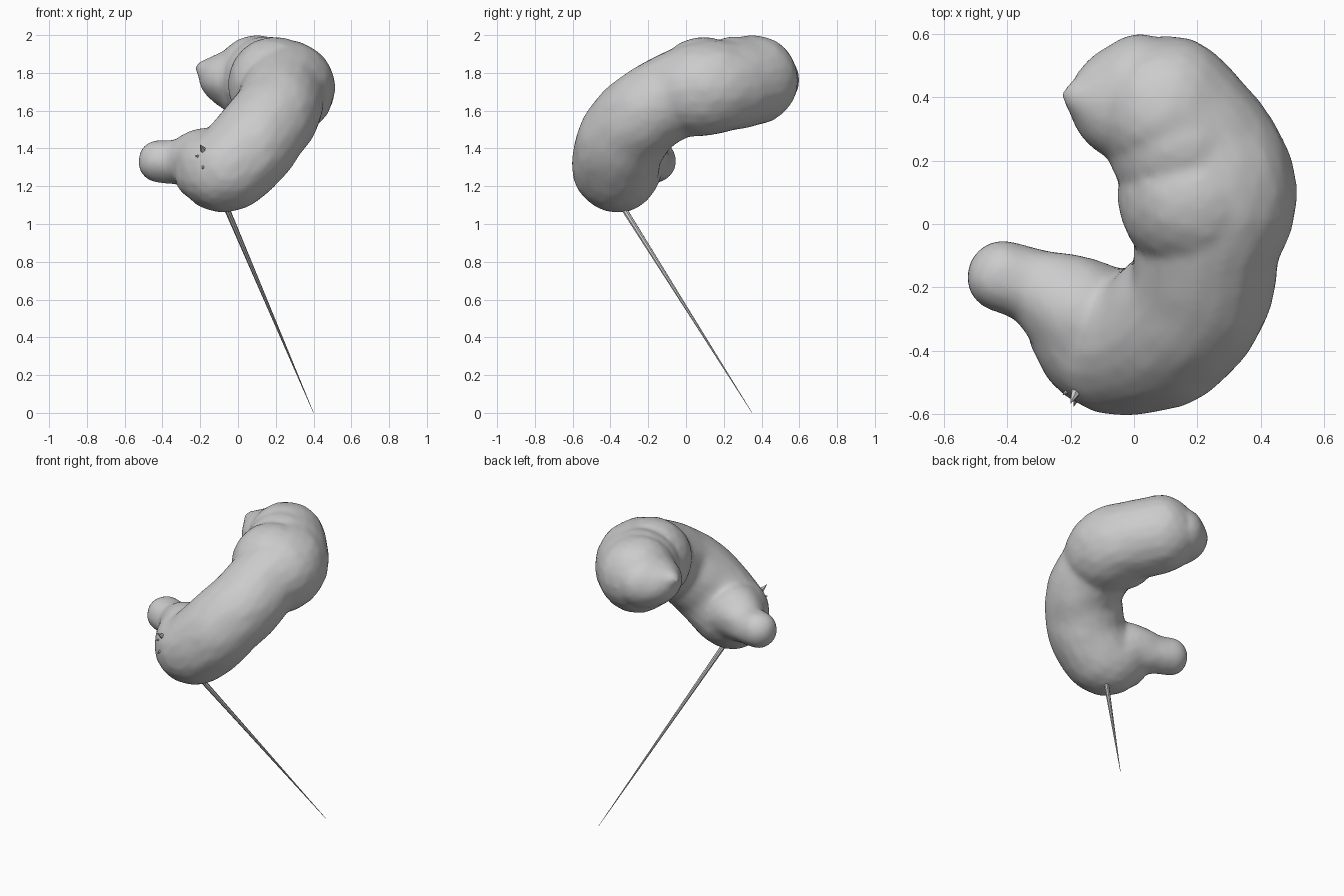
import bpy, bmesh
from mathutils import Vector, Matrix, noise

if "Cube" in bpy.data.objects:
    bpy.data.objects.remove(bpy.data.objects["Cube"])

# Spine of the curled body: x, y, z, radius
SPINE = [
    (-0.415, -0.165, 1.333, 0.113), (-0.30, -0.203, 1.33, 0.124),
    (-0.18, -0.275, 1.335, 0.174), (-0.08, -0.365, 1.285, 0.227),
    (0.05, -0.36, 1.39, 0.237), (0.13, -0.31, 1.49, 0.236),
    (0.205, -0.215, 1.59, 0.231), (0.235, -0.05, 1.685, 0.232),
    (0.262, 0.10, 1.72, 0.253), (0.21, 0.24, 1.735, 0.238),
    (0.105, 0.355, 1.762, 0.239),
]
# Extra swellings on the upper end and the lower bend
BULGES = [(0.195, 0.09, 1.742, 0.25), (0.15, 0.26, 1.757, 0.238),
          (-0.17, -0.325, 1.28, 0.17)]
# Pointed nub on the upper end (wider in y than in z)
NUB = [(0.02, 0.385, 1.765, 0.18), (-0.06, 0.385, 1.77, 0.14),
       (-0.125, 0.39, 1.80, 0.085), (-0.17, 0.40, 1.818, 0.05), (-0.195, 0.405, 1.825, 0.03)]


def catmull(pts, steps):
    p = [Vector(q) for q in pts]
    p = [p[0]] + p + [p[-1]]
    out = []
    for a, b, c, d in zip(p, p[1:], p[2:], p[3:]):
        for i in range(steps):
            t = i / steps
            out.append(0.5 * (2 * b + (c - a) * t + (2 * a - 5 * b + 4 * c - d) * t * t
                              + (3 * b - a - 3 * c + d) * t ** 3))
    return out + [p[-1]]


def finish(bm, name):
    me = bpy.data.meshes.new(name)
    bm.to_mesh(me)
    bm.free()
    ob = bpy.data.objects.new(name, me)
    bpy.context.collection.objects.link(ob)
    return ob


def spike(name, base, tip, radius, sides=8):
    base, tip = Vector(base), Vector(tip)
    d = tip - base
    mat = Matrix.Translation((base + tip) / 2) @ d.to_track_quat('Z', 'Y').to_matrix().to_4x4()
    bm = bmesh.new()
    bmesh.ops.create_cone(bm, cap_ends=True, segments=sides, radius1=radius,
                          radius2=0.001, depth=d.length, matrix=mat)
    return finish(bm, name)


# Body: overlapping balls along the spine, fused into one lumpy skin
bm = bmesh.new()
for balls, stretch in ((catmull(SPINE, 6), 1.0), (BULGES, 1.0), (catmull(NUB, 5), 1.2)):
    for x, y, z, r in balls:
        bmesh.ops.create_icosphere(
            bm, subdivisions=3, radius=r,
            matrix=Matrix.Translation((x, y, z)) @ Matrix.Diagonal((1, stretch, 1, 1)))
for v in bm.verts:
    v.co += Vector((noise.noise(v.co * 9), noise.noise(v.co * 9 + Vector((5, 3, 1))),
                    noise.noise(v.co * 9 + Vector((2, 8, 4))))) * 0.006
body = finish(bm, "curled_body")
rm = body.modifiers.new("fuse", 'REMESH')
rm.mode = 'VOXEL'
rm.voxel_size = 0.016
rm.use_smooth_shade = True
sm = body.modifiers.new("soften", 'SMOOTH')
sm.factor = 0.5
sm.iterations = 4

# Long thin stem below
spike("stem", (-0.08, -0.36, 1.13), (0.40, 0.35, 0.0), 0.016)

# Cluster of small thorns on the lower front
for i, (tip, r) in enumerate([((-0.20, -0.565, 1.42), 0.04), ((-0.225, -0.54, 1.36), 0.035),
                              ((-0.19, -0.575, 1.29), 0.04), ((-0.13, -0.575, 1.35), 0.05)]):
    spike(f"thorn_{i + 1}", (-0.16, -0.48, 1.35), tip, r, 6)
